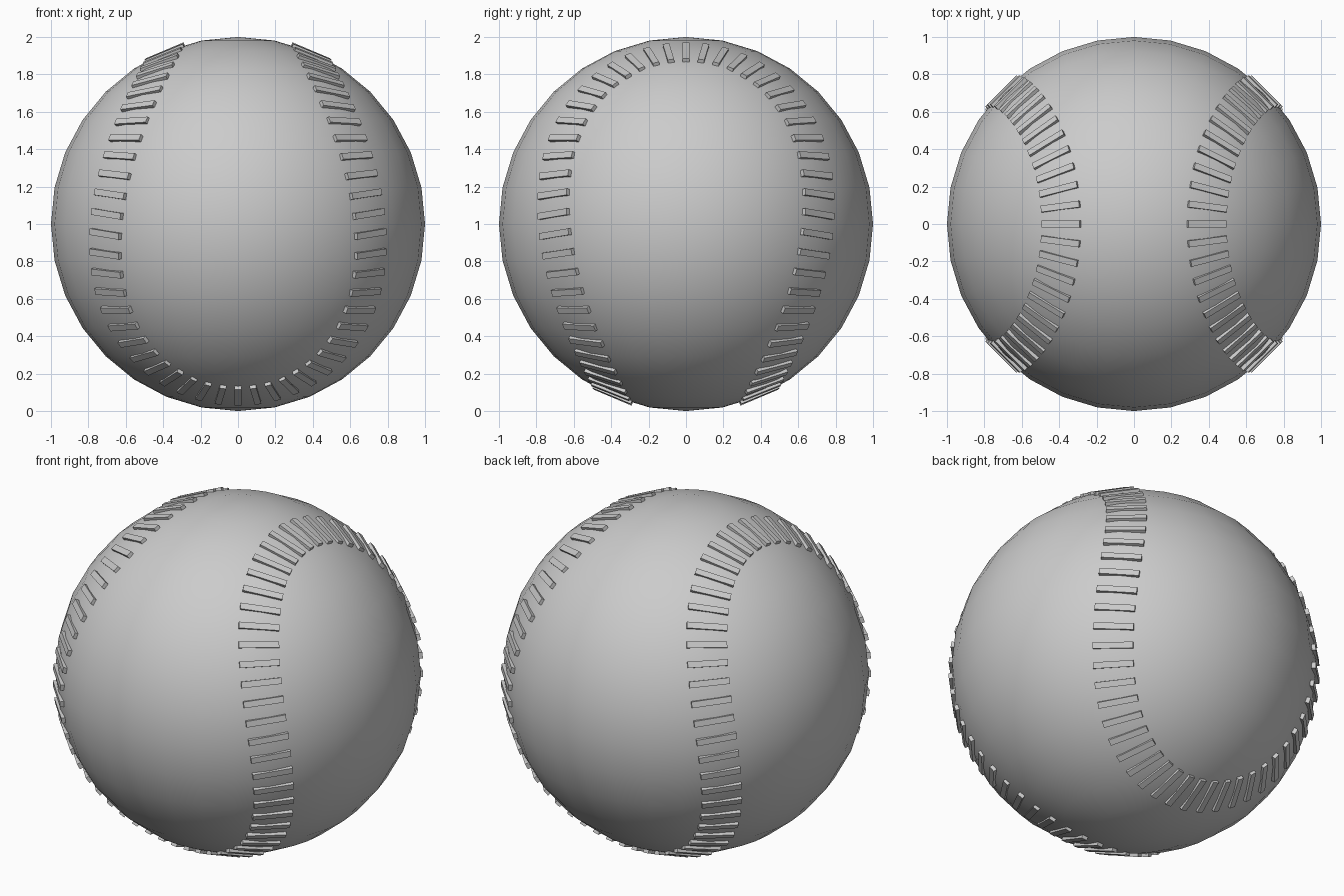
import bpy, bmesh, math
from mathutils import Vector, Matrix

if "Cube" in bpy.data.objects:
    bpy.data.objects.remove(bpy.data.objects["Cube"])

CENTRE = Vector((0, 0, 1))
A, B = 0.695, -0.305           # seam curve coefficients (A - B = 1 keeps it on the sphere)
C = math.sqrt(-4 * A * B)
COUNT = 108
LENGTH, WIDTH, DEPTH = 0.222, 0.035, 0.036
STITCH_RADIUS = 0.99


def seam_point(t):
    return Vector((A * math.cos(t) + B * math.cos(3 * t),
                   A * math.sin(t) - B * math.sin(3 * t),
                   C * math.cos(2 * t)))


def seam_tangent(t):
    return Vector((-A * math.sin(t) - 3 * B * math.sin(3 * t),
                   A * math.cos(t) - 3 * B * math.cos(3 * t),
                   -2 * C * math.sin(2 * t))).normalized()


# Smooth ball
bpy.ops.mesh.primitive_uv_sphere_add(segments=32, ring_count=16, radius=1, location=CENTRE)
ball = bpy.context.object
ball.name = "ball"
bpy.ops.object.shade_smooth()

# Straight bars laid across the seam curve
bm = bmesh.new()
for i in range(COUNT):
    t = 2 * math.pi * i / COUNT
    normal = seam_point(t).normalized()
    along = seam_tangent(t)
    across = along.cross(normal)
    rotation = Matrix((across, along, normal)).transposed()
    if rotation.determinant() < 0:
        rotation = Matrix((-across, along, normal)).transposed()
    matrix = (Matrix.Translation(CENTRE + normal * STITCH_RADIUS)
              @ rotation.to_4x4()
              @ Matrix.Diagonal((LENGTH, WIDTH, DEPTH, 1)))
    bmesh.ops.create_cube(bm, size=1, matrix=matrix)
mesh = bpy.data.meshes.new("stitches")
bm.to_mesh(mesh)
bm.free()
stitches = bpy.data.objects.new("stitches", mesh)
bpy.context.collection.objects.link(stitches)
